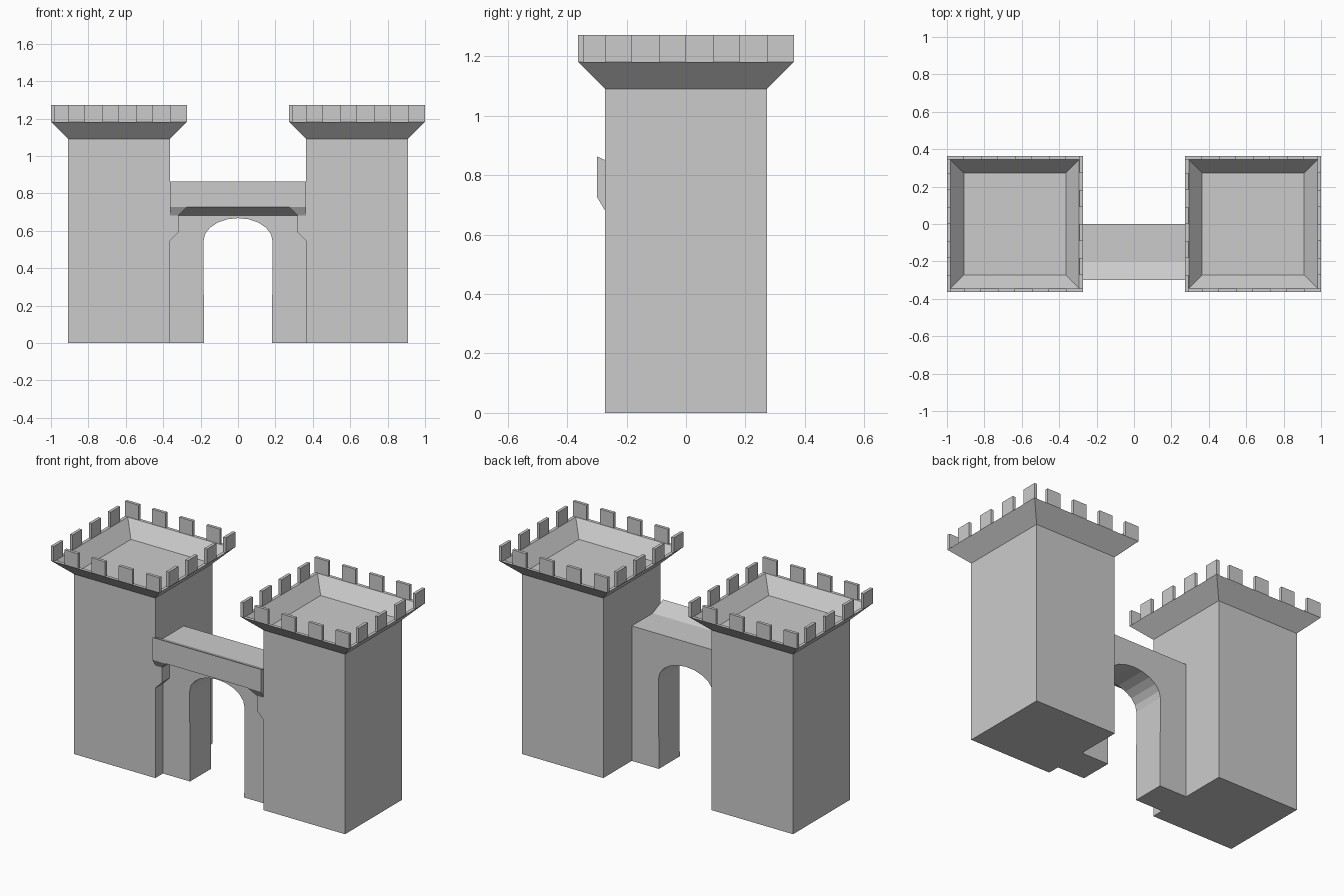
import bpy, bmesh, math
from mathutils import Matrix

if "Cube" in bpy.data.objects:
    bpy.data.objects.remove(bpy.data.objects["Cube"])

U = 1 / 11  # modelling unit


def finish(name, bm):
    bmesh.ops.recalc_face_normals(bm, faces=bm.faces)
    bm.transform(Matrix.Scale(U, 4))
    mesh = bpy.data.meshes.new(name)
    bm.to_mesh(mesh)
    bm.free()
    obj = bpy.data.objects.new(name, mesh)
    bpy.context.collection.objects.link(obj)
    return obj


def prism(bm, lower, upper):
    """Closed solid between two matching outlines."""
    a = [bm.verts.new(p) for p in lower]
    b = [bm.verts.new(p) for p in upper]
    bm.faces.new(a)
    bm.faces.new(b)
    n = len(a)
    for i in range(n):
        j = (i + 1) % n
        bm.faces.new((a[i], a[j], b[j], b[i]))


def rect(x0, x1, y0, y1, z):
    return [(x0, y0, z), (x1, y0, z), (x1, y1, z), (x0, y1, z)]


def tower(name, cx):
    # Shaft, flared rim and sunken roof as stacked square rings (half size, height)
    bm = bmesh.new()
    rings = []
    for h, z in [(3, 0), (3, 12), (4, 13), (3.78, 13), (3, 12.02)]:
        rings.append([bm.verts.new(p) for p in rect(cx - h, cx + h, -h, h, z)])
    bm.faces.new(rings[0])
    bm.faces.new(rings[-1])
    for a, b in zip(rings, rings[1:]):
        for i in range(4):
            j = (i + 1) % 4
            bm.faces.new((a[i], a[j], b[j], b[i]))
    finish(name + "_tower", bm)

    # Merlons, four per side, turning around the tower
    bm = bmesh.new()
    for side in range(4):
        m = Matrix.Translation((cx, 0, 0)) @ Matrix.Rotation(side * math.pi / 2, 4, 'Z')
        for x in (-3, -1, 1, 3):
            part = bmesh.new()
            prism(part, rect(x, x + 1, -4, -3.8, 13), rect(x, x + 1, -4, -3.8, 14))
            part.transform(m)
            tmp = bpy.data.meshes.new("tmp")
            part.to_mesh(tmp)
            part.free()
            bm.from_mesh(tmp)
            bpy.data.meshes.remove(tmp)
    finish(name + "_merlons", bm)


tower("left", -7)
tower("right", 7)

# Gate wall with a flattened arch opening
outline = [(-4, 0), (-4, 9), (4, 9), (4, 0), (2, 0)]
N = 10
for i in range(N + 1):
    t = math.pi * i / N
    outline.append((2.03 * math.cos(t), 6 + 1.34 * math.sin(t)))
outline.append((-2, 0))
bm = bmesh.new()
prism(bm, [(x, -2.2, z) for x, z in outline], [(x, 0, z) for x, z in outline])
finish("gate_wall", bm)

# Overhanging parapet with sloped top and underside
profile = [(-2.2, 7.5), (-3.3, 8), (-3.3, 9.5), (-2.2, 9)]
bm = bmesh.new()
prism(bm, [(-4, y, z) for y, z in profile], [(4, y, z) for y, z in profile])
finish("gate_parapet", bm)

# Corbels that carry the parapet at both ends
for name, s in (("left", -1), ("right", 1)):
    bm = bmesh.new()
    side = [(4, 6), (3.5, 6.5), (3.5, 7.5), (4, 7.5)]
    prism(bm, [(s * x, -3, z) for x, z in side], [(s * x, -2.2, z) for x, z in side])
    prism(bm, rect(s * 3.5, s * 4, -3, -2.2, 7.5), rect(s * 3, s * 4, -3.3, -2.2, 8))
    finish(name + "_corbel", bm)
